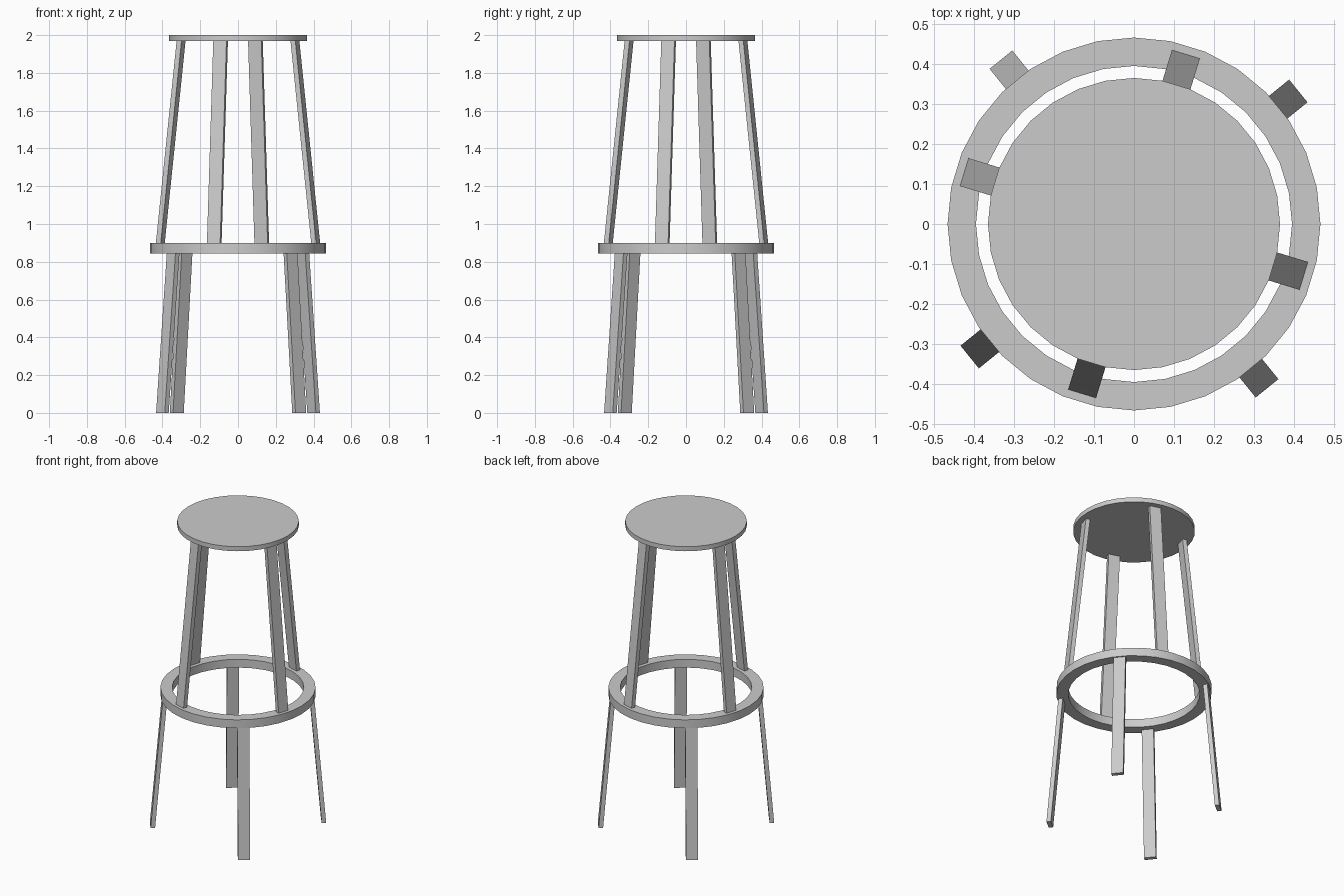
import bpy, bmesh
from math import cos, sin, pi, radians
from mathutils import Vector

if "Cube" in bpy.data.objects:
    bpy.data.objects.remove(bpy.data.objects["Cube"])

SIDES = 32


def finish(bm, name, smooth=False):
    bmesh.ops.recalc_face_normals(bm, faces=bm.faces)
    mesh = bpy.data.meshes.new(name)
    bm.to_mesh(mesh)
    bm.free()
    obj = bpy.data.objects.new(name, mesh)
    bpy.context.collection.objects.link(obj)
    if smooth:
        bpy.ops.object.select_all(action='DESELECT')
        obj.select_set(True)
        bpy.context.view_layer.objects.active = obj
        bpy.ops.object.shade_smooth_by_angle(angle=radians(30))
    return obj


def ring(name, r_in, r_out, z0, z1):
    bm = bmesh.new()
    profile = [(r_in, z0), (r_out, z0), (r_out, z1), (r_in, z1)]
    loops = []
    for i in range(SIDES):
        a = 2 * pi * i / SIDES
        loops.append([bm.verts.new((r * cos(a), r * sin(a), z)) for r, z in profile])
    for i in range(SIDES):
        p, q = loops[i], loops[(i + 1) % SIDES]
        for k in range(4):
            n = (k + 1) % 4
            bm.faces.new((p[k], q[k], q[n], p[n]))
    return finish(bm, name, True)


def disc(name, r, z0, z1):
    bm = bmesh.new()
    bmesh.ops.create_cone(bm, cap_ends=True, segments=SIDES,
                          radius1=r, radius2=r, depth=z1 - z0)
    bmesh.ops.translate(bm, verts=bm.verts, vec=(0, 0, (z0 + z1) / 2))
    return finish(bm, name, True)


def leg(name, angle, r_low, z_low, r_top, z_top, width=0.073, thick=0.027):
    """Flat bar leaning towards the axis, ends cut level."""
    a = radians(angle)
    out, side = Vector((cos(a), sin(a), 0)), Vector((-sin(a), cos(a), 0))
    bm = bmesh.new()
    ends = []
    for r, z in ((r_low, z_low), (r_top, z_top)):
        ends.append([bm.verts.new(out * (r + u * thick / 2) + side * (v * width / 2)
                                  + Vector((0, 0, z)))
                     for u, v in ((-1, -1), (1, -1), (1, 1), (-1, 1))])
    low, top = ends
    bm.faces.new(low)
    bm.faces.new(top)
    for k in range(4):
        n = (k + 1) % 4
        bm.faces.new((low[k], low[n], top[n], top[k]))
    return finish(bm, name)


# Round seat and foot ring
disc("seat", 0.365, 1.97, 2.0)
ring("foot_ring", 0.395, 0.466, 0.845, 0.90)

# Four bars above the ring and four below, offset around it
for i in range(4):
    leg(f"upper_leg_{i + 1}", -17 + 90 * i, 0.43, 0.90, 0.315, 1.97)
    leg(f"lower_leg_{i + 1}", 39 + 90 * i, 0.515, 0.0, 0.442, 0.845)
